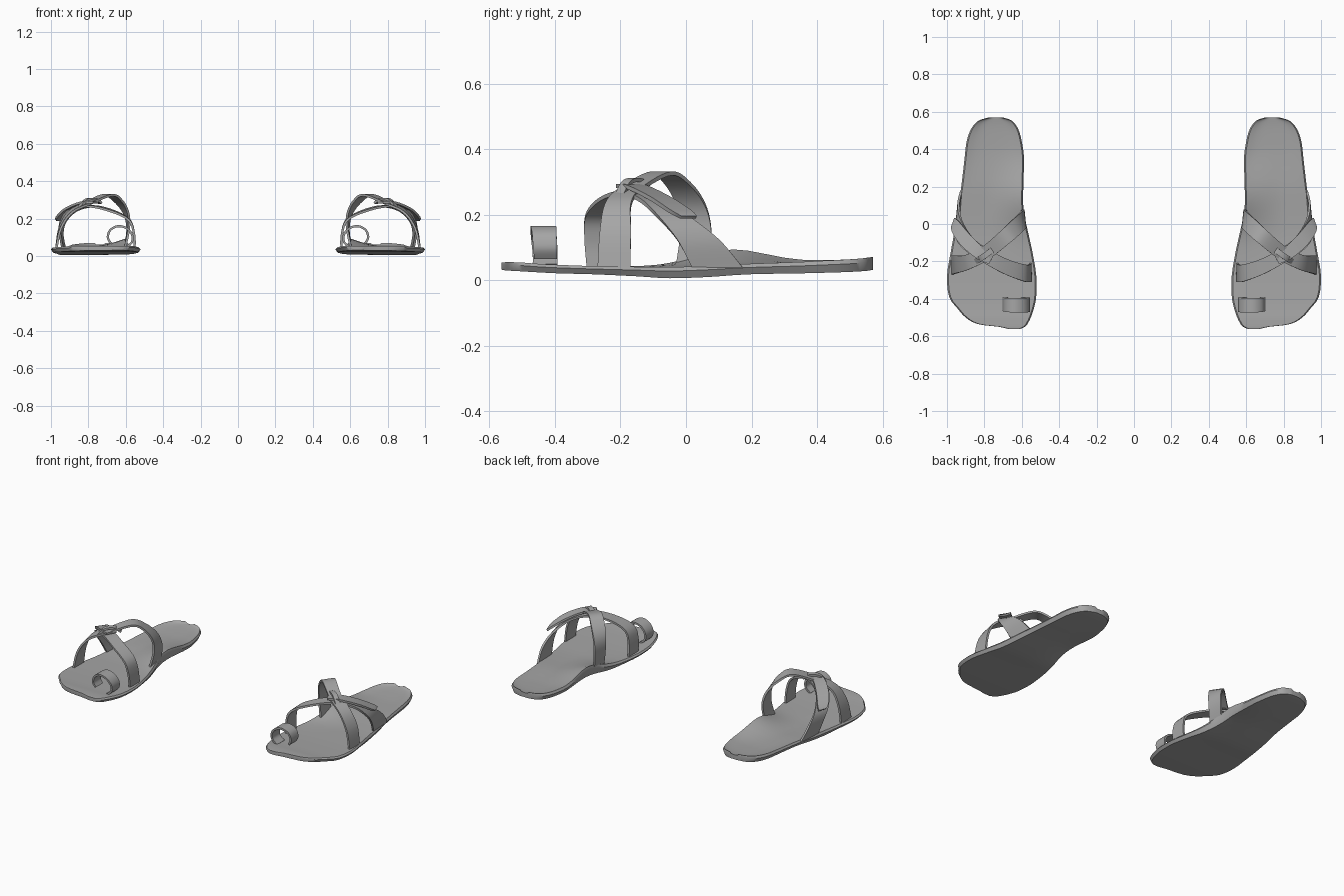
import bpy, bmesh, math
from mathutils import Vector

grey = bpy.data.materials.new("grey_leather")
grey.diffuse_color = (0.38, 0.38, 0.38, 1)


def spline(pts, n):
    """Catmull-Rom resampling of rows of numbers."""
    out = []
    for i in range(len(pts) - 1):
        p0, p1 = pts[max(i - 1, 0)], pts[i]
        p2, p3 = pts[i + 1], pts[min(i + 2, len(pts) - 1)]
        for k in range(n):
            t = k / n
            out.append([0.5 * (2 * b + (c - a) * t + (2 * a - 5 * b + 4 * c - d) * t * t
                               + (3 * b - a - 3 * c + d) * t ** 3)
                        for a, b, c, d in zip(p0, p1, p2, p3)])
    out.append(list(pts[-1]))
    return out


def loft(name, rings, side):
    """Skin closed cross-sections; side = -1 mirrors the part to the left shoe."""
    bm = bmesh.new()
    vs = [[bm.verts.new((p[0] * side, p[1], p[2])) for p in r] for r in rings]
    n = len(vs[0])
    for a, b in zip(vs, vs[1:]):
        for i in range(n):
            j = (i + 1) % n
            bm.faces.new((a[i], a[j], b[j], b[i]))
    bm.faces.new(vs[0])
    bm.faces.new(vs[-1])
    bmesh.ops.recalc_face_normals(bm, faces=bm.faces)
    me = bpy.data.meshes.new(name)
    bm.to_mesh(me)
    bm.free()
    me.materials.append(grey)
    ob = bpy.data.objects.new(name, me)
    bpy.context.collection.objects.link(ob)
    bpy.ops.object.select_all(action='DESELECT')
    ob.select_set(True)
    bpy.context.view_layer.objects.active = ob
    bpy.ops.object.shade_smooth_by_angle(angle=math.radians(45))
    return ob


# Sole stations: y, inner x, outer x, bottom z, top z
SOLE = [
    (-0.562, 0.610, 0.670, 0.032, 0.054),
    (-0.550, 0.585, 0.720, 0.030, 0.055),
    (-0.535, 0.570, 0.835, 0.029, 0.055),
    (-0.500, 0.552, 0.900, 0.027, 0.054),
    (-0.450, 0.535, 0.945, 0.024, 0.050),
    (-0.390, 0.523, 0.988, 0.021, 0.047),
    (-0.280, 0.522, 1.000, 0.018, 0.043),
    (-0.150, 0.543, 0.980, 0.012, 0.041),
    (-0.050, 0.565, 0.962, 0.006, 0.040),
    (0.070, 0.590, 0.945, 0.010, 0.044),
    (0.190, 0.592, 0.925, 0.018, 0.050),
    (0.350, 0.588, 0.906, 0.021, 0.052),
    (0.430, 0.598, 0.897, 0.023, 0.055),
    (0.490, 0.612, 0.880, 0.025, 0.058),
    (0.530, 0.632, 0.856, 0.027, 0.061),
    (0.555, 0.657, 0.826, 0.029, 0.064),
    (0.570, 0.702, 0.775, 0.032, 0.066),
]


def sole_rings():
    rings = []
    for y, xl, xr, zb, zt in spline(SOLE, 3):
        bump = 0.046 * math.exp(-((y - 0.13) / 0.16) ** 2)   # raised instep
        cup = 0.010 * max(0, min(1, (y - 0.2) / 0.2))        # heel cup rim
        w = xr - xl
        ins = min(0.008, 0.1 * w)

        def top(t):
            return zt + bump * max(0, 1 - 1.7 * t) ** 1.5 + cup * ((2 * t - 1) ** 4 - 0.5)

        def bot(t):
            return zb + 0.35 * bump * max(0, 1 - 2 * t) ** 1.5

        ts = [i / 12 for i in range(13)]
        ring = [(xl + ins + t * (w - 2 * ins), y, top(t)) for t in ts]
        ring.append((xr, y, top(1) * 0.65 + bot(1) * 0.35))
        ring += [(xl + 1.6 * ins + t * (w - 3.2 * ins), y, bot(t)) for t in reversed(ts)]
        ring.append((xl, y, top(0) * 0.65 + bot(0) * 0.35))
        rings.append(ring)
    return rings


def strap_rings(path, thick=0.012):
    """Ribbon from rows of x, y, z, turn of the width about z (degrees), width."""
    rows = spline(path, 6)
    rings = []
    for i, (x, y, z, a, w) in enumerate(rows):
        c = Vector((x, y, z))
        d = (Vector(rows[min(i + 1, len(rows) - 1)][:3]) - Vector(rows[max(i - 1, 0)][:3])).normalized()
        a = math.radians(a)
        u = Vector((math.sin(a), math.cos(a), 0)) * (w / 2)
        n = d.cross(u).normalized() * (thick / 2)
        rings.append([c - u - n, c + u - n, c + u + n, c - u + n])
    return rings


# Strap from inner instep over the foot to the outer front edge
REAR_STRAP = [
    (0.602, 0.020, 0.050, 0, 0.100), (0.587, 0.030, 0.150, 5, 0.095),
    (0.598, 0.015, 0.230, 15, 0.090), (0.640, -0.025, 0.295, 30, 0.085),
    (0.695, -0.075, 0.326, 38, 0.080), (0.800, -0.160, 0.283, 30, 0.075),
    (0.895, -0.205, 0.235, 15, 0.080), (0.950, -0.215, 0.150, 5, 0.095),
    (0.972, -0.220, 0.035, 0, 0.100),
]
# Strap from inner front edge over the foot to the outer rear edge
FRONT_STRAP = [
    (0.553, -0.255, 0.035, 0, 0.095), (0.556, -0.262, 0.120, 0, 0.095),
    (0.585, -0.262, 0.195, -3, 0.090), (0.680, -0.230, 0.243, -15, 0.080),
    (0.790, -0.172, 0.266, -28, 0.075), (0.885, -0.105, 0.243, -32, 0.080),
    (0.935, -0.030, 0.185, -15, 0.100), (0.945, 0.040, 0.120, -6, 0.130),
    (0.932, 0.095, 0.040, -5, 0.155),
]
# Loose strap end lying outside the front strap
FLAP = [
    (0.760, -0.185, 0.288, -28, 0.065), (0.830, -0.150, 0.284, -32, 0.070),
    (0.905, -0.080, 0.250, -36, 0.075), (0.952, -0.018, 0.210, -28, 0.070),
    (0.966, 0.008, 0.192, -20, 0.050),
]
# Keeper band where the straps cross
KEEPER = [
    (0.735, -0.125, 0.283, 30, 0.030), (0.765, -0.145, 0.304, 30, 0.030),
    (0.810, -0.178, 0.300, 30, 0.030), (0.845, -0.200, 0.262, 30, 0.030),
]
# Curled toe loop
TOE_LOOP = [
    (0.600, -0.430, 0.045, 0, 0.075), (0.567, -0.430, 0.075, 0, 0.075),
    (0.567, -0.432, 0.115, 0, 0.078), (0.595, -0.435, 0.148, 0, 0.078),
    (0.640, -0.435, 0.160, 0, 0.078), (0.682, -0.432, 0.140, 0, 0.075),
    (0.696, -0.430, 0.100, 0, 0.072), (0.680, -0.428, 0.068, 0, 0.070),
]

for side, label in ((1, "right"), (-1, "left")):
    loft(label + "_sole", sole_rings(), side)
    for part, path in (("rear_strap", REAR_STRAP), ("front_strap", FRONT_STRAP),
                       ("strap_end", FLAP), ("strap_keeper", KEEPER), ("toe_loop", TOE_LOOP)):
        loft(label + "_" + part, strap_rings(path), side)
